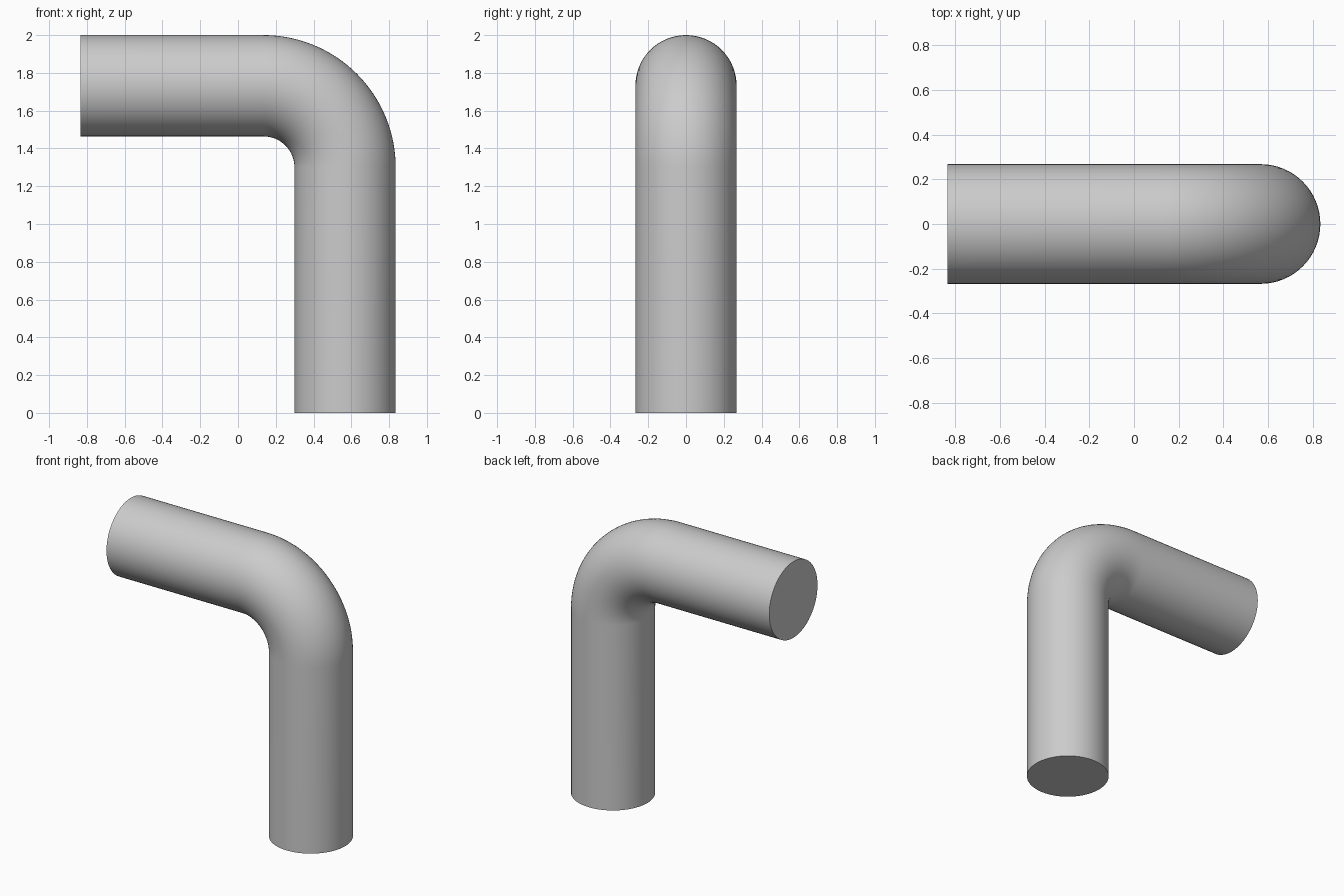
import bpy, bmesh
from math import pi, sin, cos, radians

if "Cube" in bpy.data.objects:
    bpy.data.objects.remove(bpy.data.objects["Cube"])

R = 0.268               # pipe radius
BEND = 0.433            # centreline bend radius
CX, CZ = 0.134, 1.299   # bend centre
LEFT = -0.835           # open end of the horizontal arm
SIDES, STEPS = 64, 32

# Centreline stations: (x, z, tilt), tilt 0 = ring lies flat
stations = [(CX + BEND, 0.0, 0.0)]
for i in range(STEPS + 1):
    a = pi / 2 * i / STEPS
    stations.append((CX + BEND * cos(a), CZ + BEND * sin(a), a))
stations.append((LEFT, CZ + BEND, pi / 2))

# Sweep a circular ring along the stations
bm = bmesh.new()
rings = []
for x, z, a in stations:
    ring = []
    for k in range(SIDES):
        t = 2 * pi * k / SIDES
        u = R * cos(t)
        ring.append(bm.verts.new((x + u * cos(a), R * sin(t), z + u * sin(a))))
    rings.append(ring)
for r0, r1 in zip(rings, rings[1:]):
    for k in range(SIDES):
        n = (k + 1) % SIDES
        bm.faces.new((r0[k], r0[n], r1[n], r1[k]))

# Flat end caps
bm.faces.new(rings[0][::-1])
bm.faces.new(rings[-1])
bmesh.ops.recalc_face_normals(bm, faces=bm.faces)

mesh = bpy.data.meshes.new("elbow_pipe")
bm.to_mesh(mesh)
bm.free()
pipe = bpy.data.objects.new("elbow_pipe", mesh)
bpy.context.collection.objects.link(pipe)

# Smooth sides, sharp cap rims
bpy.context.view_layer.objects.active = pipe
pipe.select_set(True)
bpy.ops.object.shade_smooth_by_angle(angle=radians(30))
